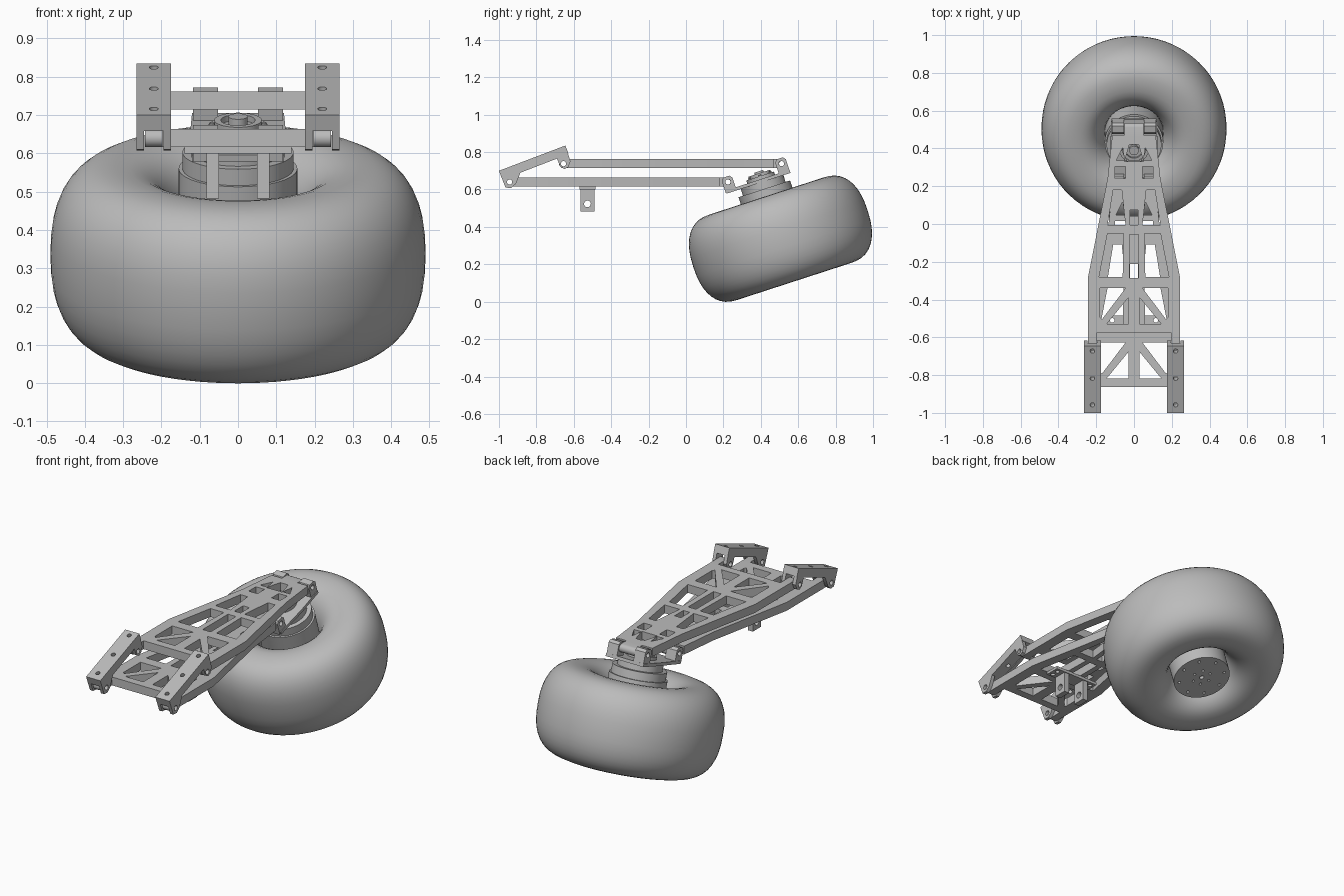
import bpy, bmesh
from math import sin, cos, pi, radians, atan2
from mathutils import Matrix, Vector

if "Cube" in bpy.data.objects:
    bpy.data.objects.remove(bpy.data.objects["Cube"])

grey = bpy.data.materials.new("plain grey")
grey.use_nodes = True
grey.diffuse_color = (0.5, 0.5, 0.5, 1)
grey.node_tree.nodes["Principled BSDF"].inputs["Base Color"].default_value = (0.5, 0.5, 0.5, 1)

parts = []
# Maps a drawing in (y, z) with depth along x
SIDE = Matrix(((0, 0, 1, 0), (1, 0, 0, 0), (0, 1, 0, 0), (0, 0, 0, 1)))
WHEEL = Matrix.Translation((0, 0.505, 0.337)) @ Matrix.Rotation(radians(18), 4, 'X')


def finish(name, mesh):
    obj = bpy.data.objects.new(name, mesh)
    bpy.context.collection.objects.link(obj)
    mesh.materials.clear()
    mesh.materials.append(grey)
    parts.append(obj)
    return obj


def circle(x, y, r, n=20):
    return [(x + r * cos(2 * pi * i / n), y + r * sin(2 * pi * i / n)) for i in range(n)]


def rect(x0, y0, x1, y1):
    return [(x0, y0), (x1, y0), (x1, y1), (x0, y1)]


def mirrored(half):
    """Close a right-hand half outline across x = 0."""
    return half + [(-x, y) for x, y in reversed(half)]


def plate(name, outline, holes, low, high, matrix=Matrix()):
    """Flat plate with openings, between two depths along local z."""
    curve = bpy.data.curves.new(name, 'CURVE')
    curve.dimensions = '2D'
    curve.fill_mode = 'BOTH'
    curve.extrude = (high - low) / 2
    for loop in [outline] + holes:
        spline = curve.splines.new('POLY')
        spline.points.add(len(loop) - 1)
        for point, (x, y) in zip(spline.points, loop):
            point.co = (x, y, 0, 1)
        spline.use_cyclic_u = True
    temp = bpy.data.objects.new("temp", curve)
    bpy.context.collection.objects.link(temp)
    bpy.context.view_layer.update()
    graph = bpy.context.evaluated_depsgraph_get()
    mesh = bpy.data.meshes.new_from_object(temp.evaluated_get(graph))
    bpy.data.objects.remove(temp)
    bm = bmesh.new()
    bm.from_mesh(mesh)
    bmesh.ops.remove_doubles(bm, verts=bm.verts, dist=0.0001)
    bmesh.ops.transform(bm, matrix=matrix @ Matrix.Translation((0, 0, (low + high) / 2)), verts=bm.verts)
    bmesh.ops.recalc_face_normals(bm, faces=bm.faces)
    bm.to_mesh(mesh)
    bm.free()
    return finish(name, mesh)


def side_plate(name, outline, holes, x0, x1):
    return plate(name, outline, holes, min(x0, x1), max(x0, x1), SIDE)


def disc(name, radius, low, high, holes=()):
    return plate(name, circle(0, 0, radius, 64), list(holes), low, high, WHEEL)


def eye(name, y, z, reach, x0, x1, r=0.024):
    """Rounded lug around a pin hole, reaching back to the arm."""
    d = 1 if reach > 0 else -1
    end = [(y - d * r * sin(pi * i / 10), z + r * cos(pi * i / 10)) for i in range(11)]
    side_plate(name, end + [(y + reach, z - r), (y + reach, z + r)], [circle(y, z, 0.014)], x0, x1)


# Tyre: rounded section swept around the tilted axle
bm = bmesh.new()
rings, section, power = 72, 40, 2 / 2.4
grid = []
for i in range(rings):
    a = 2 * pi * i / rings
    row = []
    for j in range(section):
        c, s = cos(2 * pi * j / section), sin(2 * pi * j / section)
        r = 0.32 + 0.17 * abs(c) ** power * (1 if c > 0 else -1)
        v = 0.24 * abs(s) ** power * (1 if s > 0 else -1)
        row.append(bm.verts.new(WHEEL @ Vector((r * cos(a), r * sin(a), v))))
    grid.append(row)
for i in range(rings):
    nxt = grid[(i + 1) % rings]
    for j in range(section):
        k = (j + 1) % section
        bm.faces.new((grid[i][j], nxt[j], nxt[k], grid[i][k]))
bmesh.ops.recalc_face_normals(bm, faces=bm.faces)
tyre_mesh = bpy.data.meshes.new("tyre")
bm.to_mesh(tyre_mesh)
bm.free()
finish("tyre", tyre_mesh)

# Hub, drilled cap and stepped axle
bolt_holes = [circle(0.125 * cos(i * pi / 4), 0.125 * sin(i * pi / 4), 0.008, 12) for i in range(8)]
bolt_holes += [circle(0.05 * cos(i * pi / 3), 0.05 * sin(i * pi / 3), 0.007, 12) for i in range(6)]
disc("hub", 0.155, -0.2, 0.235)
disc("hub_cap", 0.155, -0.22, -0.2, bolt_holes + [circle(0, 0, 0.012)])
disc("hub_rim", 0.145, 0.235, 0.28)
disc("hub_step", 0.12, 0.28, 0.32)
disc("axle_flange", 0.078, 0.33, 0.352)
disc("axle_ring", 0.062, 0.352, 0.368, [circle(0, 0, 0.045, 32)])
disc("axle_end", 0.025, 0.352, 0.378)
for i in range(6):
    a = i * pi / 3
    plate("axle_bolt", circle(0.068 * cos(a), 0.068 * sin(a), 0.007, 8), [], 0.352, 0.36, WHEEL)

# Knuckle plate with two pairs of lugs
plate("knuckle_plate", mirrored([(0.12, -0.195), (0.125, 0), (0.12, 0.16)]), [], 0.318, 0.335, WHEEL)
for side in (-1, 1):
    lo, hi = sorted((side * 0.052, side * 0.117))
    for label, u, v in (("lower", -0.173, 0.375), ("upper", 0.129, 0.38)):
        shape = [(u - 0.03, 0.32), (u + 0.03, 0.32), (u + 0.03, v + 0.015),
                 (u + 0.018, v + 0.03), (u - 0.018, v + 0.03), (u - 0.03, v + 0.015)]
        plate(label + "_knuckle_lug", shape, [circle(u, v, 0.014)], lo, hi, WHEEL @ SIDE)

# Two equal arms, drawn from the inner pin outwards
ARM_HALF = [(0.185, 0.08), (0.243, 0.08), (0.243, 0.375), (0.14, 0.895), (0.115, 1.125)]
SIDE_HOLES = [
    [(0.03, 0.125), (0.145, 0.125), (0.03, 0.265)],
    [(0.17, 0.15), (0.18, 0.16), (0.18, 0.315), (0.045, 0.315)],
    [(0.06, 0.375), (0.185, 0.375), (0.14, 0.605), (0.055, 0.605)],
    [(0.045, 0.65), (0.14, 0.65), (0.11, 0.835), (0.065, 0.835)],
    [(0.045, 0.895), (0.1, 0.895), (0.1, 0.96), (0.045, 0.96)],
    [(0.05, 0.99), (0.095, 0.99), (0.06, 1.06)],
]
MID_HOLES = [
    rect(-0.025, 0.37, 0.025, 0.6),
    rect(-0.02, 0.65, 0.02, 0.73),
    [(-0.05, 0.985), (0.05, 0.985), (0.025, 1.075), (-0.025, 1.075)],
]
for label, pin_y, pin_z in (("upper", -0.655, 0.738), ("lower", -0.943, 0.64)):
    holes = MID_HOLES + [[(m * x, y) for x, y in h] for h in SIDE_HOLES for m in (-1, 1)]
    plate(label + "_arm", mirrored(ARM_HALF), holes, -0.024, 0.024,
          Matrix.Translation((0, pin_y, pin_z)))
    eye(label + "_arm_outer_eye", pin_y + 1.167, pin_z, -0.045, -0.05, 0.05)
    for side in (-1, 1):
        eye(label + "_arm_inner_eye", pin_y, pin_z, 0.09, side * 0.197, side * 0.243)

# Chassis brackets: drilled sloping slab on two cheeks
CHEEK = [(-1.0, 0.70), (-0.645, 0.835), (-0.617, 0.75), (-0.63, 0.72), (-0.65, 0.71),
         (-0.672, 0.722), (-0.69, 0.765), (-0.885, 0.69), (-0.91, 0.63), (-0.935, 0.608),
         (-0.965, 0.61)]
slope = atan2(0.135, 0.355)
for side in (-1, 1):
    for x0, x1 in ((0.175, 0.195), (0.245, 0.265)):
        side_plate("bracket_cheek", CHEEK,
                   [circle(-0.655, 0.738, 0.014), circle(-0.943, 0.64, 0.014)], side * x0, side * x1)
    place = Matrix.Translation((side * 0.22, -1.0, 0.70)) @ Matrix.Rotation(slope, 4, 'X')
    plate("bracket_slab", rect(-0.045, 0, 0.045, 0.38),
          [circle(0, t, 0.012) for t in (0.045, 0.195, 0.35)], -0.045, 0, place)

# Damper mount under the lower arm
plate("damper_mount_plate", rect(-0.14, -0.57, 0.14, -0.485),
      [circle(m * 0.115, y, 0.012) for m in (-1, 1) for y in (-0.55, -0.51)], 0.6, 0.616)
for side in (-1, 1):
    side_plate("damper_mount_tab", rect(-0.565, 0.482, -0.49, 0.602),
               [circle(-0.527, 0.523, 0.018)], side * 0.05, side * 0.082)

# Smooth round surfaces, keep hard edges
bpy.ops.object.select_all(action='DESELECT')
for obj in parts:
    obj.select_set(True)
bpy.context.view_layer.objects.active = parts[0]
bpy.ops.object.shade_smooth_by_angle(angle=radians(30))
